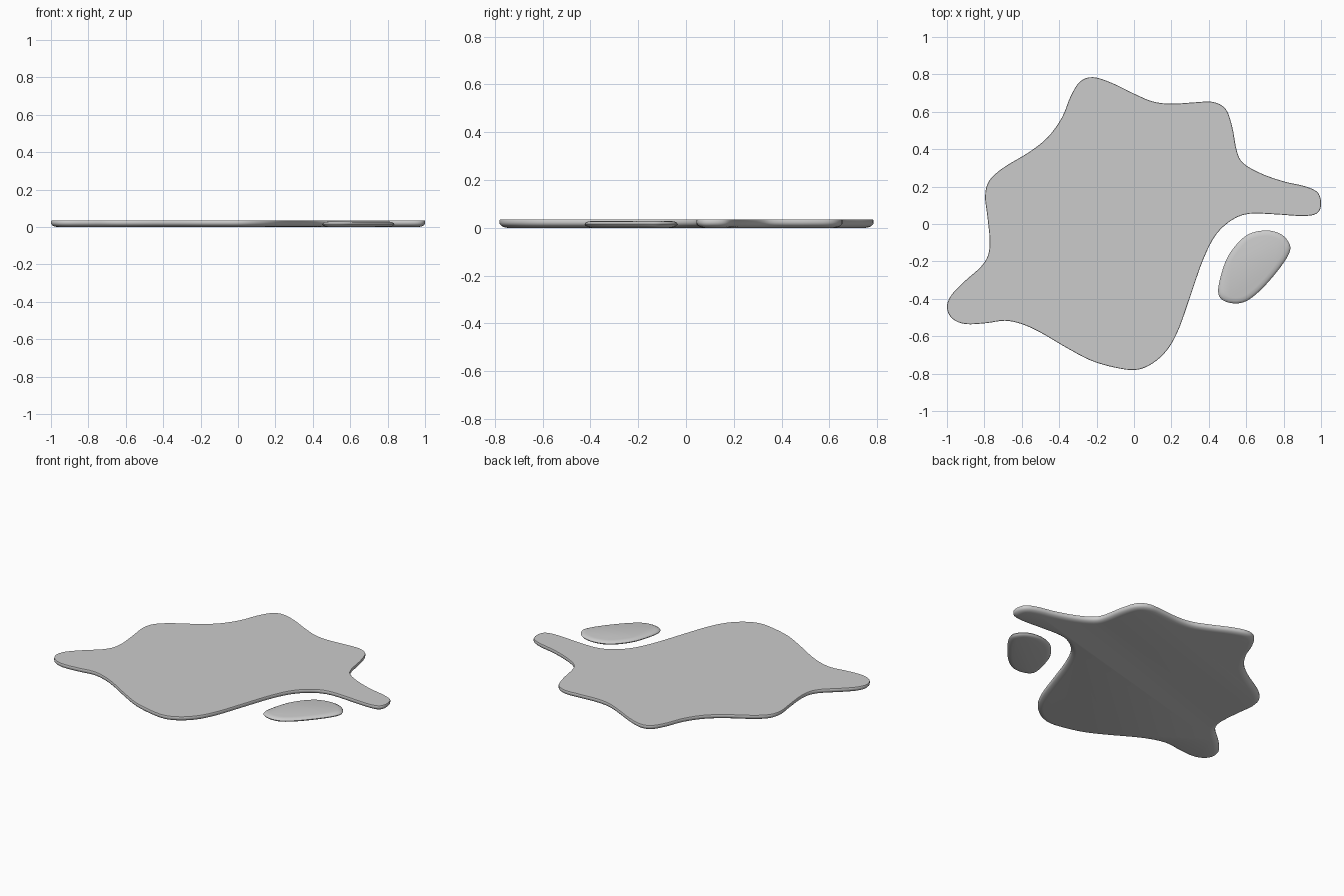
import bpy, bmesh
from mathutils import Vector

if "Cube" in bpy.data.objects:
    bpy.data.objects.remove(bpy.data.objects["Cube"])


def smooth_loop(points, steps):
    """Closed Catmull-Rom curve through the outline points."""
    pts = [Vector(p) for p in points]
    n, out = len(pts), []
    for i in range(n):
        a, b, c, d = (pts[(i + k) % n] for k in (-1, 0, 1, 2))
        for s in range(steps):
            t = s / steps
            out.append(0.5 * (2 * b + (c - a) * t + (2 * a - 5 * b + 4 * c - d) * t**2
                              + (3 * b - a - 3 * c + d) * t**3))
    return out


def puddle(name, outline, profile, steps=4):
    """Stack inset copies of a clockwise outline; profile is (inset, z)."""
    loop = smooth_loop(outline, steps)
    n = len(loop)
    inward = []
    for i in range(n):
        t = (loop[(i + 1) % n] - loop[i - 1]).normalized()
        inward.append(Vector((t.y, -t.x)))
    bm = bmesh.new()
    rings = []
    for inset, z in profile:
        rings.append([bm.verts.new((*(p + q * inset), z)) for p, q in zip(loop, inward)])
    for lo, hi in zip(rings, rings[1:]):
        for i in range(n):
            j = (i + 1) % n
            bm.faces.new((lo[i], lo[j], hi[j], hi[i]))
    bm.faces.new(rings[0])
    bm.faces.new(rings[-1])
    bmesh.ops.recalc_face_normals(bm, faces=bm.faces)
    mesh = bpy.data.meshes.new(name)
    bm.to_mesh(mesh)
    bm.free()
    obj = bpy.data.objects.new(name, mesh)
    bpy.context.collection.objects.link(obj)
    bpy.ops.object.select_all(action='DESELECT')
    bpy.context.view_layer.objects.active = obj
    obj.select_set(True)
    bpy.ops.object.shade_smooth_by_angle(angle=0.7)


# Large splash: crisp top edge, rounded underside
main = [(-.22, .785), (-.12, .755), (0, .697), (.1, .655), (.2, .643), (.32, .65),
        (.42, .653), (.49, .615), (.525, .52), (.55, .39), (.585, .325), (.68, .27),
        (.8, .228), (.92, .2), (.985, .165), (1, .1), (.975, .055), (.9, .043),
        (.75, .052), (.62, .055), (.53, .025), (.44, -.055), (.37, -.19), (.3, -.39),
        (.24, -.56), (.18, -.67), (.1, -.745), (.01, -.78), (-.1, -.768), (-.23, -.73),
        (-.36, -.662), (-.5, -.58), (-.6, -.535), (-.69, -.517), (-.79, -.53),
        (-.9, -.535), (-.97, -.507), (-1, -.45), (-.98, -.385), (-.91, -.31),
        (-.82, -.23), (-.78, -.165), (-.772, -.08), (-.785, .05), (-.796, .15),
        (-.775, .23), (-.7, .3), (-.56, .385), (-.46, .465), (-.385, .57),
        (-.34, .68), (-.29, .76)]
puddle("large_puddle", main, [(.033, 0), (.018, .003), (.007, .009), (.001, .016),
                              (0, .022), (0, .031), (.002, .034)])

# Small separate drop: rounded above and below
drop = [(.69, -.035), (.765, -.045), (.815, -.08), (.835, -.14), (.78, -.235),
        (.67, -.36), (.58, -.42), (.49, -.415), (.45, -.365), (.475, -.24),
        (.52, -.145), (.6, -.062)]
puddle("small_puddle", drop, [(.03, 0), (.015, .003), (.005, .008), (0, .015),
                              (.004, .021), (.014, .026), (.03, .029)], 6)
